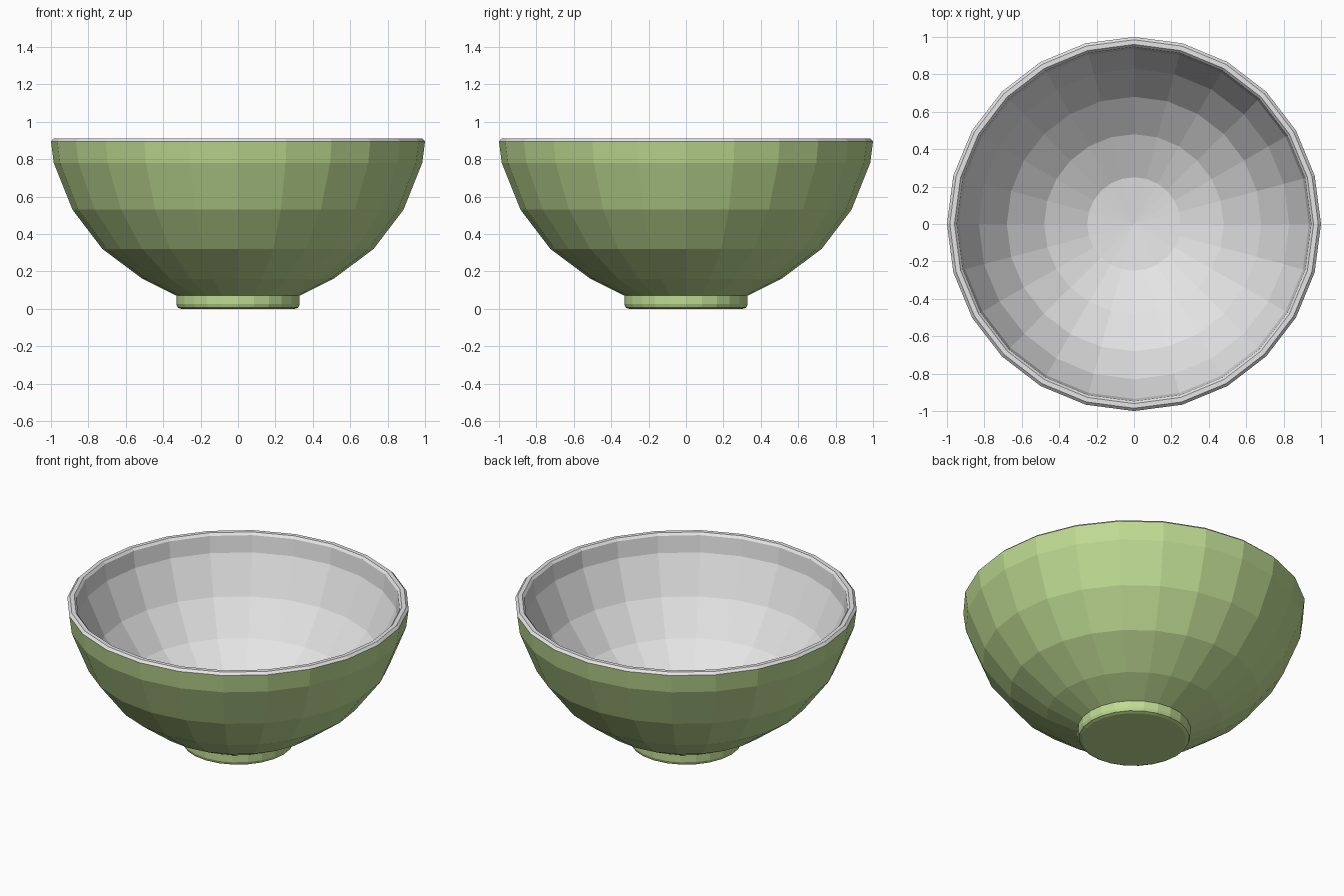
import bpy, bmesh, math

if "Cube" in bpy.data.objects:
    bpy.data.objects.remove(bpy.data.objects["Cube"])

SIDES = 24


def material(name, rgb):
    m = bpy.data.materials.new(name)
    m.diffuse_color = (*rgb, 1)
    m.use_nodes = True
    m.node_tree.nodes["Principled BSDF"].inputs["Base Color"].default_value = m.diffuse_color
    return m


green = material("soft_green", (0.52, 0.71, 0.29))
white = material("off_white", (0.78, 0.78, 0.78))


def lathe(name, profile, mat):
    """Spin an (r, z) profile, listed from outside bottom upwards, about z."""
    bm = bmesh.new()
    rings = []
    for r, z in profile:
        n = SIDES if r > 0 else 1
        rings.append([bm.verts.new((r * math.cos(2 * math.pi * i / SIDES),
                                    r * math.sin(2 * math.pi * i / SIDES), z))
                      for i in range(n)])
    for a, b in zip(rings, rings[1:]):
        for i in range(SIDES):
            j = (i + 1) % SIDES
            quad = [a[i % len(a)], a[j % len(a)], b[j % len(b)], b[i % len(b)]]
            bm.faces.new(list(dict.fromkeys(quad)))
    me = bpy.data.meshes.new(name)
    bm.to_mesh(me)
    bm.free()
    me.materials.append(mat)
    ob = bpy.data.objects.new(name, me)
    bpy.context.collection.objects.link(ob)
    return ob


# Foot ring with flat underside
lathe("foot", [(0, 0), (0.305, 0), (0.323, 0.007), (0.33, 0.025), (0.33, 0.07)], green)

# Outer wall
lathe("outer_wall", [(0.33, 0.07), (0.51, 0.16), (0.725, 0.32), (0.885, 0.53),
                     (0.985, 0.78), (1.0, 0.895)], green)

# Rim and inner wall
lathe("rim_and_inside", [(1.0, 0.895), (0.985, 0.91), (0.96, 0.91), (0.947, 0.895),
                         (0.935, 0.79), (0.83, 0.555), (0.68, 0.355),
                         (0.48, 0.2), (0.25, 0.1), (0, 0.075)], white)
